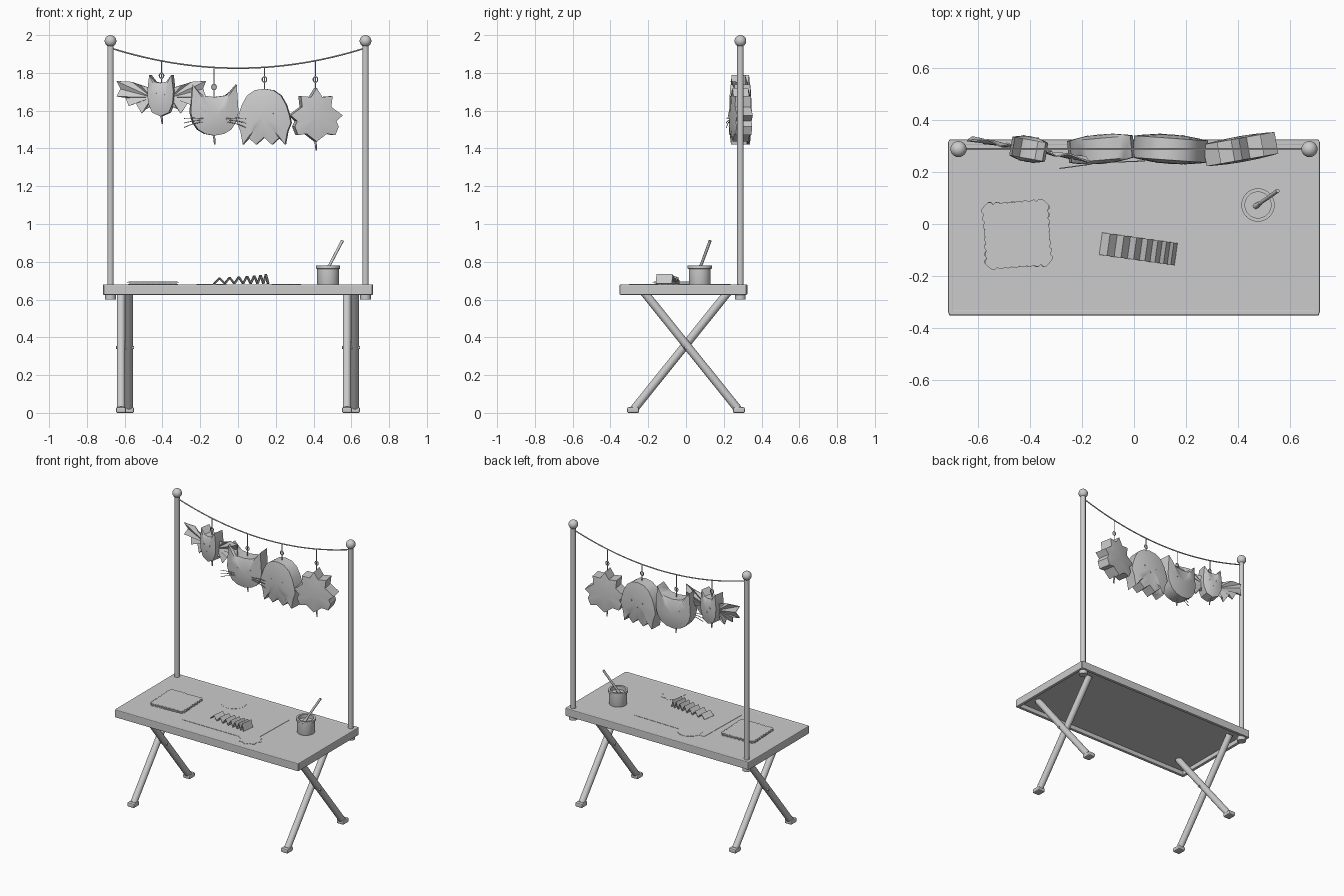
import bpy, bmesh, math, random
from mathutils import Vector, Matrix

random.seed(4)
if "Cube" in bpy.data.objects:
    bpy.data.objects.remove(bpy.data.objects["Cube"])

GREY = bpy.data.materials.new("plain_grey")
GREY.use_nodes = True
GREY.diffuse_color = (0.6, 0.6, 0.6, 1)
GREY.node_tree.nodes["Principled BSDF"].inputs["Base Color"].default_value = (0.6, 0.6, 0.6, 1)


def finish(name, bm, smooth=False, bevel=0):
    bmesh.ops.recalc_face_normals(bm, faces=bm.faces)
    mesh = bpy.data.meshes.new(name)
    bm.to_mesh(mesh)
    bm.free()
    mesh.materials.append(GREY)
    ob = bpy.data.objects.new(name, mesh)
    bpy.context.collection.objects.link(ob)
    if bevel:
        mod = ob.modifiers.new("bevel", "BEVEL")
        mod.width, mod.segments = bevel, 2
    if smooth:
        bpy.ops.object.select_all(action="DESELECT")
        ob.select_set(True)
        bpy.context.view_layer.objects.active = ob
        bpy.ops.object.shade_smooth_by_angle(angle=math.radians(40))
    return ob


def box(name, lo, hi, bevel=0):
    bm = bmesh.new()
    lo, hi = Vector(lo), Vector(hi)
    bmesh.ops.create_cube(bm, size=1, matrix=Matrix.Translation((lo + hi) / 2) @ Matrix.Diagonal((*(hi - lo), 1)))
    return finish(name, bm, bevel=bevel)


def rod(name, a, b, r, r2=None, sides=20):
    a, b = Vector(a), Vector(b)
    d = b - a
    m = Matrix.Translation((a + b) / 2) @ d.to_track_quat("Z", "Y").to_matrix().to_4x4()
    bm = bmesh.new()
    bmesh.ops.create_cone(bm, cap_ends=True, segments=sides, radius1=r, radius2=r2 or r, depth=d.length, matrix=m)
    return finish(name, bm, True)


def ball(name, at, r):
    bm = bmesh.new()
    bmesh.ops.create_uvsphere(bm, u_segments=24, v_segments=14, radius=r, matrix=Matrix.Translation(at))
    return finish(name, bm, True)


def cord(name, pts, r, closed=False):
    cu = bpy.data.curves.new(name, "CURVE")
    cu.dimensions, cu.bevel_depth, cu.bevel_resolution = "3D", r, 2
    sp = cu.splines.new("POLY")
    sp.points.add(len(pts) - 1)
    for p, co in zip(sp.points, pts):
        p.co = (*co, 1)
    sp.use_cyclic_u = closed
    cu.materials.append(GREY)
    ob = bpy.data.objects.new(name, cu)
    bpy.context.collection.objects.link(ob)
    return ob


def lathe(name, at, profile, sides=32):
    bm = bmesh.new()
    vs = [bm.verts.new((r, 0, z)) for r, z in profile]
    es = [bm.edges.new(p) for p in zip(vs, vs[1:])]
    bmesh.ops.spin(bm, geom=vs + es, axis=(0, 0, 1), cent=(0, 0, 0), angle=math.tau, steps=sides)
    bmesh.ops.remove_doubles(bm, verts=bm.verts, dist=1e-5)
    ob = finish(name, bm, True)
    ob.location = at
    return ob


def flat_sheet(name, pts, z, thick=0.003):
    bm = bmesh.new()
    f = bm.faces.new([bm.verts.new((x, y, z)) for x, y in pts])
    ext = bmesh.ops.extrude_face_region(bm, geom=[f])["geom"]
    bmesh.ops.translate(bm, vec=(0, 0, thick), verts=[v for v in ext if isinstance(v, bmesh.types.BMVert)])
    return finish(name, bm)


def mirrored(half):
    """Close a right-hand outline, listed top to bottom, across x = 0."""
    return half + [(-x, z) for x, z in reversed(half) if abs(x) > 1e-4]


def place(ob, x, yaw):
    ob.location = (x, 0.288, 0)
    ob.rotation_euler.z = math.radians(yaw)


def puffed(name, outline, zc, edge, middle, x, yaw):
    """Thick cut-out whose front and back swell towards the centre."""
    bm = bmesh.new()
    rims = []
    for s in (-1, 1):
        rings = []
        for k in (1, 0.8, 0.45):
            y = s * (edge + (middle - edge) * (1 - k * k))
            rings.append([bm.verts.new((px * k, y, zc + (pz - zc) * k)) for px, pz in outline])
        hub = bm.verts.new((0, s * middle, zc))
        n = len(outline)
        for i in range(n):
            j = (i + 1) % n
            for a, b in zip(rings, rings[1:]):
                bm.faces.new((a[i], a[j], b[j], b[i]))
            bm.faces.new((rings[-1][i], rings[-1][j], hub))
        rims.append(rings[0])
    for i in range(n):
        j = (i + 1) % n
        bm.faces.new((rims[0][i], rims[0][j], rims[1][j], rims[1][i]))
    place(finish(name, bm, True), x, yaw)


# Table: panel on a hollow rim
box("table_panel", (-0.70, -0.335, 0.655), (0.70, 0.31, 0.679))
for s, n in ((-1, "right"), (1, "left")):
    box(n + "_rail", (s * 0.704 - 0.011, -0.345, 0.625), (s * 0.704 + 0.011, 0.32, 0.68), 0.005)
box("front_rail", (-0.712, -0.352, 0.625), (0.712, -0.33, 0.68), 0.005)
box("back_rail", (-0.712, 0.303, 0.625), (0.712, 0.325, 0.68), 0.005)

# Crossed legs with feet and pivots
for end, x in (("right", -0.598), ("left", 0.598)):
    for s, n in ((-1, "front"), (1, "back")):
        lx = x + s * 0.021
        rod(f"{end}_{n}_leg", (lx, s * 0.275, 0.02), (lx, -s * 0.235, 0.655), 0.022)
        box(f"{end}_{n}_foot", (lx - 0.027, s * 0.28 - 0.032, 0), (lx + 0.027, s * 0.28 + 0.032, 0.03), 0.008)
    rod(end + "_pivot", (x - 0.048, 0, 0.345), (x + 0.048, 0, 0.345), 0.008)

# Poles, clamps and finials
for s, n in ((-1, "right"), (1, "left")):
    x = s * 0.675
    rod(n + "_pole", (x, 0.288, 0.61), (x, 0.288, 1.95), 0.017)
    rod(n + "_clamp", (x, 0.288, 0.6), (x, 0.288, 0.63), 0.028)
    ball(n + "_finial", (x, 0.288, 1.969), 0.031)


# Sagging string
def sag(x):
    return 1.825 + 0.235 * x * x


cord("hanging_string", [(x, 0.288, sag(x)) for x in [-0.67 + 1.34 * i / 32 for i in range(33)]], 0.004)

# Bat: body and pleated wings
BAT, CAT, GHOST, LEAF = -0.405, -0.127, 0.14, 0.41
puffed("bat_body", mirrored([(0, 1.747), (0.03, 1.752), (0.06, 1.79), (0.07, 1.70), (0.066, 1.64), (0.045, 1.59), (0, 1.57)]),
       1.67, 0.036, 0.05, BAT, -10)
wing = [(0.06, 1.72), (0.11, 1.735), (0.16, 1.752), (0.24, 1.757), (0.222, 1.715), (0.24, 1.675), (0.195, 1.67),
        (0.175, 1.625), (0.14, 1.64), (0.105, 1.585), (0.085, 1.61), (0.06, 1.62)]
for s, n in ((-1, "right"), (1, "left")):
    bm = bmesh.new()
    hub = bm.verts.new((s * 0.05, 0, 1.67))
    vs = [bm.verts.new((s * px, 0.009 * (-1) ** i, pz)) for i, (px, pz) in enumerate(wing)]
    for a, b in zip(vs, vs[1:]):
        bm.faces.new((hub, a, b))
    ob = finish("bat_wing_" + n, bm)
    mod = ob.modifiers.new("paper", "SOLIDIFY")
    mod.thickness, mod.offset = 0.005, 0
    place(ob, BAT, -10)

# Cat head with whiskers
puffed("cat_head", mirrored([(0, 1.672), (0.06, 1.68), (0.085, 1.70), (0.117, 1.738), (0.123, 1.65), (0.127, 1.59), (0.115, 1.54),
                             (0.088, 1.5), (0.05, 1.477), (0, 1.468)]), 1.575, 0.042, 0.057, CAT, 5)
for s in (-1, 1):
    for k in (-1, 0, 1):
        place(cord("cat_whisker", [(s * 0.06, -0.055, 1.55 + k * 0.008), (s * 0.12, -0.058, 1.545 + k * 0.016),
                                   (s * 0.165, -0.06, 1.535 + k * 0.024)], 0.002), CAT, 5)

# Ghost with ragged hem
puffed("ghost_body", mirrored([(0, 1.716), (0.05, 1.708), (0.09, 1.68), (0.118, 1.63), (0.135, 1.575), (0.143, 1.535), (0.125, 1.49),
                               (0.112, 1.42), (0.08, 1.455), (0.042, 1.42), (0, 1.458)]), 1.575, 0.042, 0.057, GHOST, -4)

# Leaf
puffed("leaf_body", mirrored([(0, 1.72), (0.03, 1.672), (0.085, 1.677), (0.078, 1.62), (0.14, 1.575), (0.105, 1.545), (0.118, 1.515),
                              (0.1, 1.47), (0.055, 1.478), (0, 1.436)]), 1.565, 0.042, 0.05, LEAF, 10)

# Small faces on both sides
for n, x, yaw, z, dx, half in (("bat", BAT, -10, 1.69, 0.025, 0.05), ("cat", CAT, 5, 1.6, 0.05, 0.056), ("ghost", GHOST, -4, 1.585, 0.045, 0.057)):
    for px, pz in ((-dx, z), (dx, z), (0, z - 0.037)):
        place(rod(n + "_face_dot", (px, -half, pz), (px, half, pz), 0.006, sides=12), x, yaw)

# Hangers, rings and lower stems
for n, x, top, ring, low in (("bat", BAT, 1.745, 1.785, (1.575, 1.53)), ("cat", CAT, 1.67, 1.725, (1.47, 1.42)),
                             ("ghost", GHOST, 1.71, 1.765, None), ("leaf", LEAF, 1.71, 1.765, (1.445, 1.39))):
    rod(n + "_hanger", (x, 0.288, top), (x, 0.288, sag(x)), 0.003, sides=8)
    cord(n + "_ring", [(x + 0.012 * math.cos(a), 0.288, ring + 0.014 * math.sin(a)) for a in
                       [math.tau * i / 16 for i in range(16)]], 0.003, True)
    if low:
        rod(n + "_stem", (x, 0.288, low[0]), (x + 0.004, 0.288, low[1]), 0.006, 0.004, 10)

# Stack of scalloped napkins
for k in range(4):
    turn = math.radians(8 + random.uniform(-9, 9))
    side, pts = 0.118, []
    for q in range(4):
        for i in range(8):
            for t, bump in ((0, 0), (0.3, 0.008), (0.7, 0.008)):
                u = -side + 2 * side * (i + t) / 8
                a = turn + q * math.pi / 2
                w = side + bump
                pts.append((-0.45 + w * math.cos(a) - u * math.sin(a), -0.04 + w * math.sin(a) + u * math.cos(a)))
    flat_sheet("napkin", pts, 0.68 + k * 0.004)

# Paper cut-outs lying on the table
flat_sheet("paper_sheet", [(-0.27, -0.23), (0.28, -0.23), (0.29, 0.16), (-0.26, 0.17)], 0.679, 0.002)
flat_sheet("round_scrap", [(-0.14 + 0.08 * math.cos(math.tau * i / 32), 0.155 + 0.08 * math.sin(math.tau * i / 32))
                           for i in range(32)], 0.68, 0.002)
flat_sheet("ragged_scrap", [(0.255 + r * math.cos(a), -0.225 + r * math.sin(a)) for r, a in
                            [(0.078 if i % 4 < 2 else 0.066, math.tau * i / 32) for i in range(32)]], 0.68, 0.002)

# Accordion-folded paper strip, tightening to one end
bm = bmesh.new()
rows, x = [], -0.138
for i in range(15):
    t = i / 14
    z = 0.684 + (0.028 + 0.022 * t if i % 2 else 0)
    rows.append([bm.verts.new((x, y, z)) for y in (-0.043, 0.043)])
    x += 0.029 - 0.018 * t
for a, b in zip(rows, rows[1:]):
    bm.faces.new((a[0], b[0], b[1], a[1]))
strip = finish("folded_strip", bm)
strip.location, strip.rotation_euler.z = (0.01, -0.095, 0), math.radians(-8)
mod = strip.modifiers.new("paper", "SOLIDIFY")
mod.thickness, mod.offset = 0.004, 0

# Glue pot and brush
lathe("glue_pot", (0.477, 0.073, 0.679), [(0, 0), (0.056, 0), (0.058, 0.006), (0.058, 0.082), (0.064, 0.085), (0.064, 0.1),
                                          (0.05, 0.1), (0.05, 0.075), (0, 0.075)])
rod("brush_handle", (0.468, 0.068, 0.75), (0.553, 0.128, 0.912), 0.007, 0.008, 14)
rod("brush_collar", (0.468, 0.068, 0.75), (0.484, 0.079, 0.78), 0.011, 0.009, 14)
